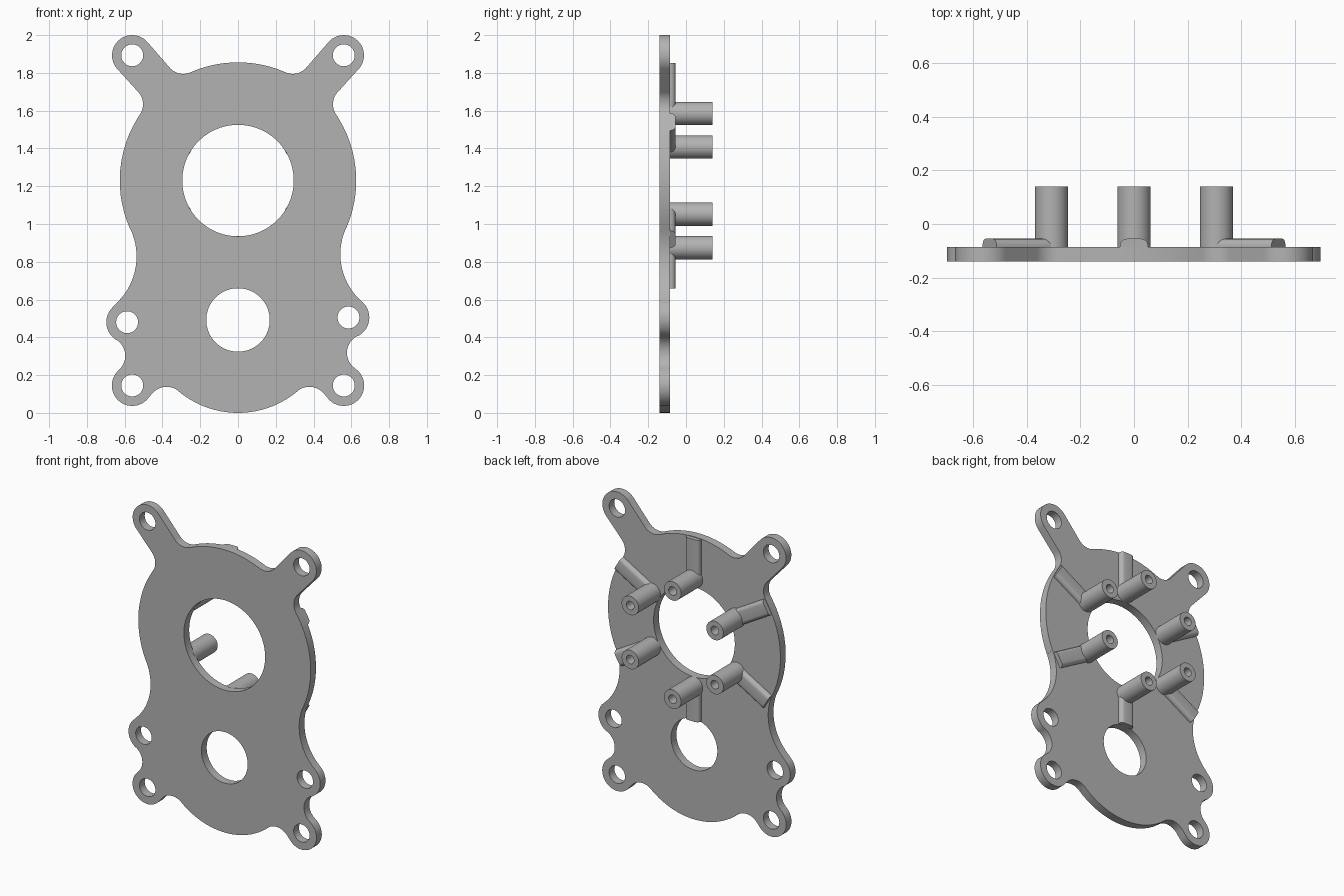
import bpy, bmesh, math
from math import cos, sin, pi, tau

cube = bpy.data.objects.get("Cube")
if cube:
    bpy.data.objects.remove(cube)

grey = bpy.data.materials.new("plain_grey")
grey.use_nodes = True
colour = (0.45, 0.45, 0.45, 1)
grey.diffuse_color = colour
grey.node_tree.nodes["Principled BSDF"].inputs["Base Color"].default_value = colour

FRONT, BACK, RIB_TOP, POST_TOP = -0.14, -0.085, -0.055, 0.14
HUB_Z, HUB_R, POST_RING = 1.23, 0.626, 0.355


def finish(name, mesh):
    """Add the mesh as an object with the material and sharp-edged smoothing."""
    bm = bmesh.new()
    bm.from_mesh(mesh)
    bmesh.ops.remove_doubles(bm, verts=bm.verts, dist=1e-5)
    bmesh.ops.recalc_face_normals(bm, faces=bm.faces)
    bm.to_mesh(mesh)
    bm.free()
    mesh.materials.clear()
    mesh.materials.append(grey)
    ob = bpy.data.objects.new(name, mesh)
    bpy.context.collection.objects.link(ob)
    bpy.ops.object.select_all(action="DESELECT")
    bpy.context.view_layer.objects.active = ob
    ob.select_set(True)
    bpy.ops.object.shade_smooth_by_angle(angle=math.radians(30))
    return ob


def belt(circles):
    """Outline wrapped round circles; a negative radius is a concave fillet."""
    tangents = []
    for i, (x, z, r) in enumerate(circles):
        nx, nz, nr = circles[(i + 1) % len(circles)]
        dx, dz = nx - x, nz - z
        k = (r - nr) / math.hypot(dx, dz)
        tangents.append(math.atan2(dz, dx) - math.acos(max(-1, min(1, k))))
    points = []
    for i, (x, z, r) in enumerate(circles):
        a, b = tangents[i - 1], tangents[i]
        sweep = (b - a) % tau if r > 0 else -((a - b) % tau)
        n = max(6, int(abs(sweep) * 14))
        points += [(x + r * cos(a + sweep * j / n), z + r * sin(a + sweep * j / n))
                   for j in range(n + 1)]
    return points


def ring(x, z, r, n=64):
    return [(x + r * cos(tau * i / n), z + r * sin(tau * i / n)) for i in range(n)]


# Plate outline: two discs, six ears and the fillets between them
base, hub = (0, 0.49, 0.49), (0, HUB_Z, HUB_R)
foot, foot_fillet = (0.56, 0.145, 0.108), (0.378, 0.038, -0.1)
arm = [(0.598, 1.634, -0.095), (0.56, 1.893, 0.107), (0.29, 1.89, -0.095)]
right_side = [foot_fillet, foot, (0.677, 0.318, -0.1), (0.585, 0.505, 0.11),
              (0.875, 0.84, -0.333), hub] + arm
left_side = [foot_fillet, foot, (0.697, 0.3025, -0.1), (0.587, 0.48, 0.11),
             (0.877, 0.828, -0.34), hub] + arm
mirrored = [(-x, z, r) for x, z, r in reversed(left_side)]
loops = [belt([base] + right_side + [hub] + mirrored),
         ring(0, HUB_Z, 0.295, 96), ring(0, 0.492, 0.168)]

# Screw holes in the ears
for x, z in [(0.56, 1.893), (-0.56, 1.893), (0.56, 0.145), (-0.56, 0.145),
             (0.585, 0.505), (-0.587, 0.48)]:
    loops.append(ring(x, z, 0.058, 40))

# Plate: filled and extruded outline, stood upright
curve = bpy.data.curves.new("plate_outline", "CURVE")
curve.dimensions = "2D"
curve.fill_mode = "BOTH"
curve.extrude = (BACK - FRONT) / 2
for loop in loops:
    spline = curve.splines.new("POLY")
    spline.points.add(len(loop) - 1)
    for p, (x, z) in zip(spline.points, loop):
        p.co = (x, z, 0, 1)
    spline.use_cyclic_u = True
helper = bpy.data.objects.new("plate_outline", curve)
bpy.context.collection.objects.link(helper)
bpy.context.view_layer.update()
evaluated = helper.evaluated_get(bpy.context.evaluated_depsgraph_get())
plate_mesh = bpy.data.meshes.new_from_object(evaluated)
bpy.data.objects.remove(helper)
for v in plate_mesh.vertices:
    x, z, depth = v.co
    v.co = (x, (FRONT + BACK) / 2 - depth, z)
finish("mounting_plate", plate_mesh)


def make_post(name, x, z):
    """Round standoff with a blind screw hole, turned about the y axis."""
    profile = [(0.062, BACK - 0.01), (0.062, POST_TOP), (0.028, POST_TOP),
               (0.028, BACK + 0.03)]
    n = 40
    bm = bmesh.new()
    rows = [[bm.verts.new((x + u, y, z + w)) for u, w in ring(0, 0, r, n)]
            for r, y in profile]
    for lower, upper in zip(rows, rows[1:]):
        for i in range(n):
            j = (i + 1) % n
            bm.faces.new((lower[i], lower[j], upper[j], upper[i]))
    bm.faces.new(rows[0])
    bm.faces.new(rows[-1])
    mesh = bpy.data.meshes.new(name)
    bm.to_mesh(mesh)
    bm.free()
    finish(name, mesh)


def make_rib(name, angle, outer):
    """Radial rib with rounded top edges, running from a post to the rim."""
    half, r = 0.052, 0.025
    right = [(half, BACK - 0.01)]
    right += [(half - r + r * cos(t * pi / 10), RIB_TOP - r + r * sin(t * pi / 10))
              for t in range(6)]
    section = right + [(-w, y) for w, y in reversed(right)]
    bm = bmesh.new()
    ends = []
    for end in (POST_RING, outer):
        row = []
        for w, y in section:
            # The outer end follows the rim of the disc
            d = math.sqrt(end * end - w * w) if end > HUB_R - 0.01 else end
            row.append(bm.verts.new((d * cos(angle) - w * sin(angle), y,
                                     HUB_Z + d * sin(angle) + w * cos(angle))))
        ends.append(row)
        bm.faces.new(row)
    n = len(section)
    for i in range(n):
        j = (i + 1) % n
        bm.faces.new((ends[0][i], ends[0][j], ends[1][j], ends[1][i]))
    mesh = bpy.data.meshes.new(name)
    bm.to_mesh(mesh)
    bm.free()
    finish(name, mesh)


# Six posts with ribs; the lowest rib stops at the smaller hole
for i in range(6):
    angle = pi / 2 + i * pi / 3
    make_post(f"post_{i + 1}", POST_RING * cos(angle), HUB_Z + POST_RING * sin(angle))
    make_rib(f"rib_{i + 1}", angle, 0.572 if i == 3 else HUB_R - 0.002)
